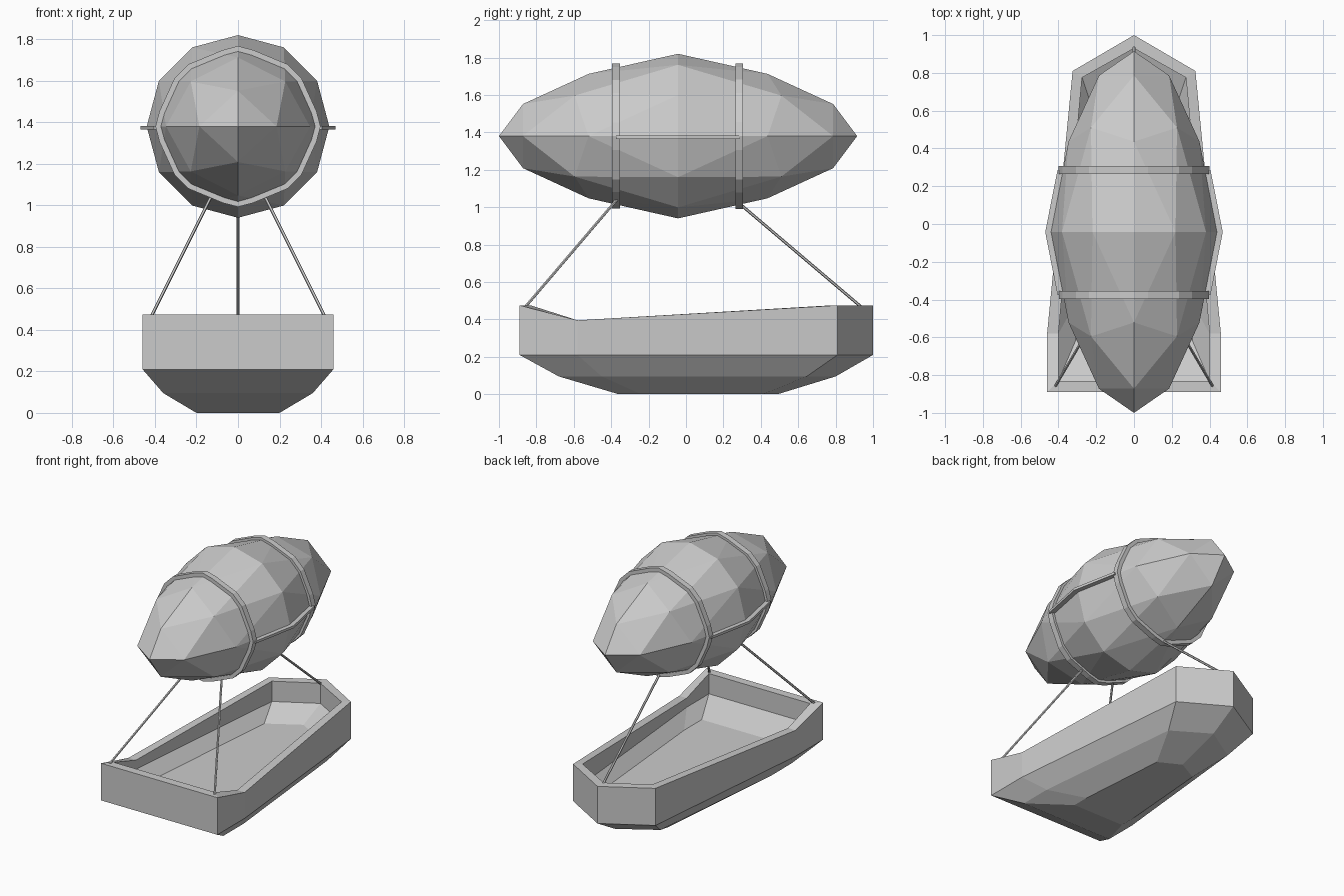
import bpy, bmesh, math
from mathutils import Vector

if "Cube" in bpy.data.objects:
    bpy.data.objects.remove(bpy.data.objects["Cube"])

CY, CZ = -0.0425, 1.38  # balloon centre


def finish(name, bm, recalc=True):
    if recalc:
        bmesh.ops.recalc_face_normals(bm, faces=bm.faces[:])
    me = bpy.data.meshes.new(name)
    bm.to_mesh(me)
    bm.free()
    ob = bpy.data.objects.new(name, me)
    bpy.context.collection.objects.link(ob)
    return ob


def balloon_mesh():
    # eight-fold faceted sphere with 12-sided outlines, stretched and tapered to the tips
    bm = bmesh.new()
    for i in range(-3, 4):
        for j in range(-3, 4):
            for k in range(-3, 4):
                if abs(i) + abs(j) + abs(k) == 3:
                    v = Vector([math.sin(math.pi / 6 * n) for n in (i, j, k)])
                    bm.verts.new(v.normalized())
    bmesh.ops.convex_hull(bm, input=bm.verts[:])
    for v in bm.verts:
        a = abs(v.co.y)
        v.co = Vector((v.co.x * 0.44 * (1 - 0.18 * a),
                       v.co.y * 0.9575 + CY,
                       v.co.z * 0.44 * (1 - 0.255 * a) + CZ))
    return bm


finish("balloon", balloon_mesh())


def strap(name, y, width=0.042, grow=1.025):
    # band that follows the balloon's cross-section
    bm = balloon_mesh()
    bmesh.ops.bisect_plane(bm, geom=bm.verts[:] + bm.edges[:] + bm.faces[:],
                           plane_co=(0, y, 0), plane_no=(0, 1, 0), clear_outer=True)
    bmesh.ops.delete(bm, geom=[v for v in bm.verts if abs(v.co.y - y) > 1e-4], context='VERTS')
    for v in bm.verts:
        v.co = Vector((v.co.x * grow, y - width / 2, (v.co.z - CZ) * grow + CZ))
    ext = bmesh.ops.extrude_edge_only(bm, edges=bm.edges[:])
    for v in ext["geom"]:
        if isinstance(v, bmesh.types.BMVert):
            v.co.y += width
    ob = finish(name, bm)
    mod = ob.modifiers.new("thickness", 'SOLIDIFY')
    mod.thickness = 0.026
    mod.offset = 0


strap("front_strap", -0.375)
strap("rear_strap", 0.285)


# side rails joining the two straps
def side_rail(name, s):
    bm = bmesh.new()
    rings = []
    for x, y in ((0.385, -0.375), (0.45, CY), (0.385, 0.285)):
        rings.append([bm.verts.new((s * (x + dx), y, CZ - 0.006 + dz))
                      for dx, dz in ((-0.02, -0.009), (0.02, -0.009), (0.02, 0.009), (-0.02, 0.009))])
    for a, b in zip(rings, rings[1:]):
        for i in range(4):
            bm.faces.new((a[i], a[i - 1], b[i - 1], b[i]))
    bm.faces.new(rings[0])
    bm.faces.new(rings[-1])
    finish(name, bm)


side_rail("left_rail", -1)
side_rail("right_rail", 1)

# hull: half outlines (x, y, z) from stern corner to bow tip, mirrored into loops
BOTTOM = [(0.20, -0.36, 0), (0.20, -0.24, 0), (0.15, 0.41, 0), (0, 0.49, 0)]
BILGE = [(0.36, -0.68, 0.095), (0.36, -0.45, 0.095), (0.25, 0.645, 0.095), (0, 0.80, 0.095)]
CHINE = [(0.46, -0.89, 0.21), (0.46, -0.58, 0.21), (0.325, 0.81, 0.21), (0, 1.0, 0.21)]
RIM = [(0.46, -0.89, 0.475), (0.46, -0.58, 0.395), (0.325, 0.81, 0.475), (0, 1.0, 0.475)]
INNER = [(0.40, -0.83, 0.475), (0.40, -0.58, 0.395), (0.275, 0.775, 0.475), (0, 0.93, 0.475)]
INNER_LOW = [(0.40, -0.83, 0.33), (0.40, -0.58, 0.33), (0.275, 0.775, 0.33), (0, 0.93, 0.33)]
FLOOR = [(0.31, -0.62, 0.25), (0.31, -0.42, 0.25), (0.22, 0.61, 0.25), (0, 0.74, 0.25)]

bm = bmesh.new()
loops = []
for half in (BOTTOM, BILGE, CHINE, RIM, INNER, INNER_LOW, FLOOR):
    pts = half + [(-x, y, z) for x, y, z in reversed(half[:-1])]
    loops.append([bm.verts.new(p) for p in pts])
for a, b in zip(loops, loops[1:]):
    for i in range(len(a)):
        bm.faces.new((a[i - 1], a[i], b[i], b[i - 1]))
bm.faces.new(loops[0])
bm.faces.new(loops[-1])
finish("hull", bm)


# ropes from hull rim to straps
def rope(name, a, b):
    a, b = Vector(a), Vector(b)
    bpy.ops.mesh.primitive_cylinder_add(vertices=6, radius=0.008, depth=(b - a).length,
                                        location=(a + b) / 2)
    ob = bpy.context.object
    ob.name = name
    ob.rotation_euler = (b - a).to_track_quat('Z', 'Y').to_euler()


rope("left_rope", (-0.42, -0.865, 0.46), (-0.13, -0.37, 1.04))
rope("right_rope", (0.42, -0.865, 0.46), (0.13, -0.37, 1.04))
rope("bow_rope", (0, 0.945, 0.46), (0, 0.285, 1.02))
